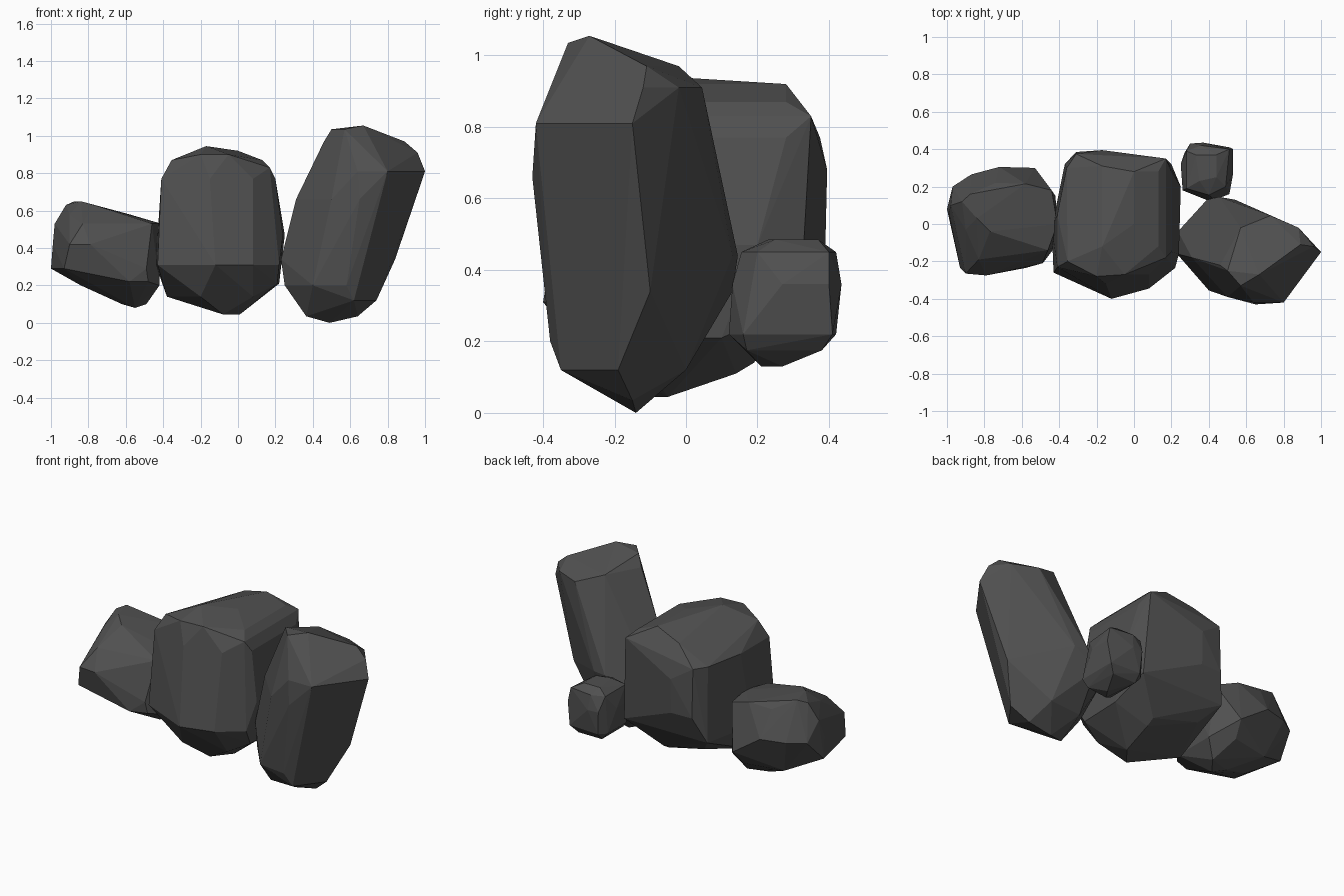
import bpy, bmesh, math

# One dark stone colour for every boulder
stone = bpy.data.materials.new("dark grey stone")
stone.diffuse_color = (0.08, 0.08, 0.08, 1)


def boulder(name, levels):
    """Faceted rock: convex skin over a stack of cross-sections {height: [(x, y), ...]}."""
    bm = bmesh.new()
    for z, outline in levels.items():
        for x, y in outline:
            bm.verts.new((x, y, z))
    res = bmesh.ops.convex_hull(bm, input=bm.verts[:])
    loose = {g for g in res["geom_interior"] + res["geom_unused"]
             if isinstance(g, bmesh.types.BMVert)}
    bmesh.ops.delete(bm, geom=list(loose), context='VERTS')
    # merge nearly flat neighbours into broad facets
    bmesh.ops.dissolve_limit(bm, angle_limit=math.radians(4),
                             verts=bm.verts[:], edges=bm.edges[:])
    bmesh.ops.recalc_face_normals(bm, faces=bm.faces[:])
    mesh = bpy.data.meshes.new(name)
    bm.to_mesh(mesh)
    bm.free()
    mesh.materials.append(stone)
    bpy.context.collection.objects.link(bpy.data.objects.new(name, mesh))


# Broad upright rock in the middle
boulder("middle_boulder", {
    0.045: [(-0.08, -0.16), (0.01, -0.05)],
    0.11: [(0.02, 0.14)],
    0.14: [(-0.38, -0.05), (-0.20, -0.26), (0.08, -0.22), (0.02, 0.19)],
    0.21: [(0.22, 0.10), (0.21, -0.18), (-0.28, 0.22)],
    0.31: [(-0.44, -0.02), (-0.43, -0.26), (-0.33, -0.31), (-0.12, -0.40), (0.08, -0.345),
           (0.22, -0.235), (0.20, 0.32), (-0.37, 0.32)],
    0.47: [(0.25, 0.20), (0.24, -0.16), (-0.17, 0.39), (-0.31, 0.385)],
    0.68: [(-0.17, 0.395)],
    0.77: [(-0.41, 0.05), (-0.41, -0.23), (-0.15, -0.32), (0.08, -0.27), (0.20, -0.15),
           (0.20, 0.28), (-0.31, 0.375), (-0.36, 0.30)],
    0.83: [(0.17, 0.35), (0.17, -0.18)],
    0.87: [(-0.355, -0.20), (0.13, 0.28), (-0.17, 0.31), (0.13, -0.12)],
    0.90: [(-0.20, -0.28), (-0.05, -0.27)],
    0.92: [(0.0, 0.28), (0.0, 0.0)],
    0.945: [(-0.17, -0.12)],
})

# Tall rock leaning out to the right
boulder("leaning_boulder", {
    0.0: [(0.49, -0.14)],
    0.035: [(0.64, -0.15), (0.365, -0.20)],
    0.12: [(0.62, -0.35), (0.74, -0.19), (0.60, 0.0), (0.38, -0.02)],
    0.20: [(0.40, -0.355), (0.58, -0.38), (0.25, -0.17)],
    0.34: [(0.23, -0.16), (0.235, -0.04), (0.84, -0.10), (0.39, 0.13)],
    0.44: [(0.455, 0.145), (0.54, 0.13)],
    0.66: [(0.31, -0.18), (0.65, -0.43), (0.50, -0.39)],
    0.81: [(0.80, -0.42), (1.0, -0.15), (0.64, -0.42)],
    0.91: [(0.88, -0.02), (0.73, 0.045), (0.96, -0.12)],
    0.97: [(0.89, -0.11), (0.46, -0.22), (0.57, -0.02)],
    1.035: [(0.50, -0.25), (0.57, -0.33)],
    1.055: [(0.67, -0.27)],
})

# Low rock tipping to the left
boulder("left_boulder", {
    0.08: [(-0.55, 0.02)],
    0.10: [(-0.62, 0.06), (-0.49, 0.10)],
    0.20: [(-0.84, -0.03), (-0.80, 0.18), (-0.42, -0.12), (-0.42, 0.15), (-0.55, 0.23)],
    0.22: [(-0.58, -0.235), (-0.48, -0.20)],
    0.29: [(-1.0, 0.08), (-0.93, -0.235), (-0.49, -0.21), (-0.53, 0.30)],
    0.42: [(-0.99, 0.06), (-0.90, -0.265), (-0.79, -0.275), (-0.97, 0.20), (-0.87, 0.265), (-0.72, 0.305)],
    0.53: [(-0.98, 0.10), (-0.68, -0.17), (-0.83, -0.19), (-0.44, 0.18), (-0.41, 0.0), (-0.46, -0.14)],
    0.58: [(-0.90, -0.03), (-0.58, 0.215), (-0.74, 0.22)],
    0.63: [(-0.92, 0.12), (-0.77, -0.04)],
    0.65: [(-0.875, 0.16), (-0.84, 0.03)],
})

# Small rock tucked behind the gap
boulder("small_boulder", {
    0.13: [(0.38, 0.21), (0.42, 0.27)],
    0.175: [(0.31, 0.17), (0.48, 0.17), (0.47, 0.38), (0.31, 0.38)],
    0.22: [(0.27, 0.20), (0.41, 0.12), (0.51, 0.16), (0.51, 0.41), (0.31, 0.42), (0.27, 0.38)],
    0.36: [(0.25, 0.32), (0.26, 0.18), (0.43, 0.13), (0.53, 0.27), (0.53, 0.40),
           (0.37, 0.435), (0.30, 0.43)],
    0.45: [(0.28, 0.19), (0.40, 0.155), (0.49, 0.20), (0.51, 0.40), (0.36, 0.42), (0.28, 0.39)],
    0.485: [(0.35, 0.23), (0.44, 0.25), (0.44, 0.37), (0.33, 0.37)],
})
